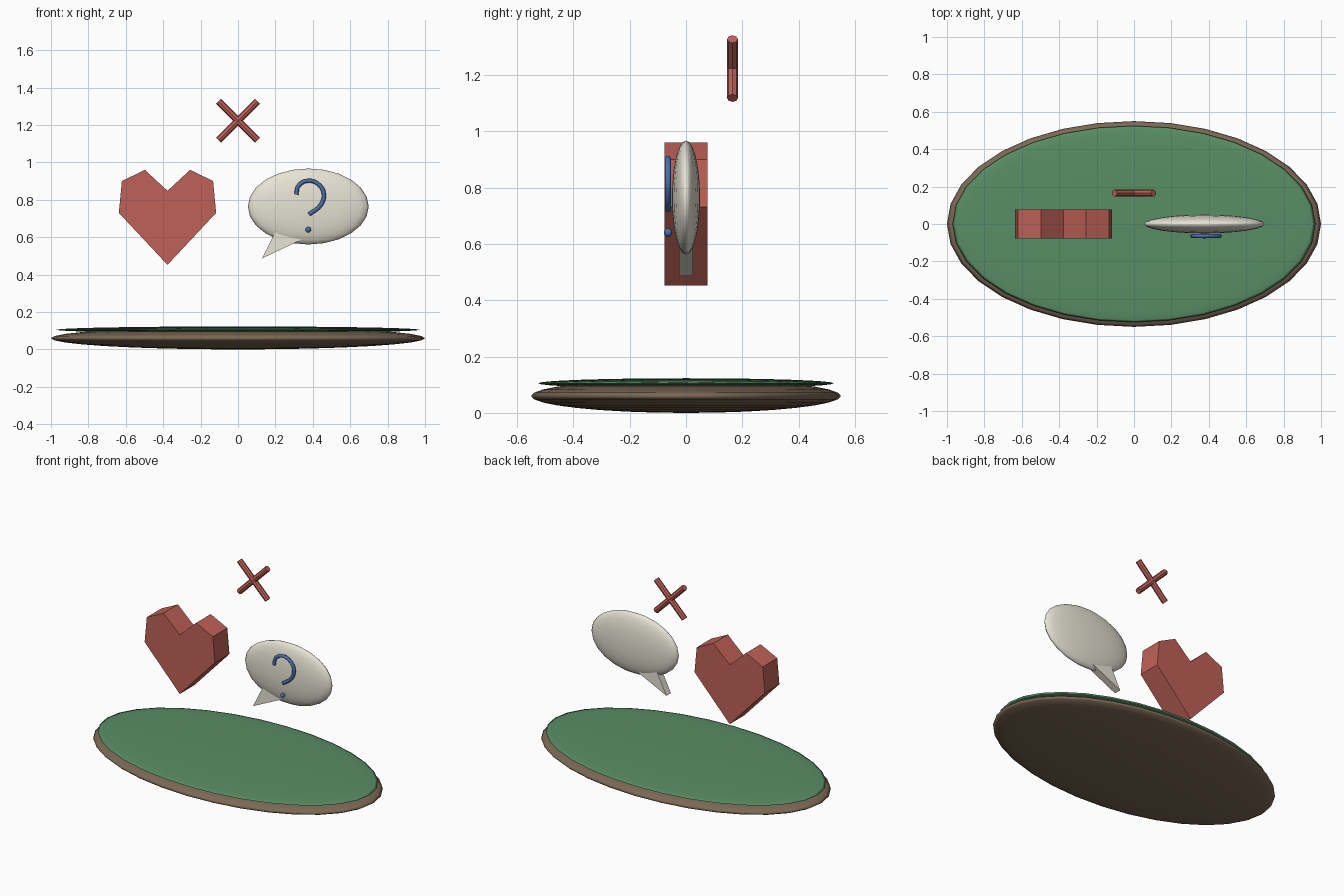
import bpy, bmesh, math
from mathutils import Matrix

if "Cube" in bpy.data.objects:
    bpy.data.objects.remove(bpy.data.objects["Cube"])


def material(name, rgb):
    m = bpy.data.materials.new(name)
    m.diffuse_color = (*rgb, 1)
    m.use_nodes = True
    m.node_tree.nodes["Principled BSDF"].inputs["Base Color"].default_value = m.diffuse_color
    return m


BROWN = material("earth_brown", (0.20, 0.14, 0.09))
GREEN = material("grass_green", (0.10, 0.27, 0.13))
RED = material("soft_red", (0.52, 0.12, 0.095))
CREAM = material("cream", (0.80, 0.77, 0.66))
BLUE = material("blue", (0.07, 0.16, 0.42))


def finish(bm, name, mat, smooth=False):
    bmesh.ops.recalc_face_normals(bm, faces=bm.faces[:])
    for f in bm.faces:
        f.smooth = smooth
    me = bpy.data.meshes.new(name)
    bm.to_mesh(me)
    bm.free()
    me.materials.append(mat)
    ob = bpy.data.objects.new(name, me)
    bpy.context.collection.objects.link(ob)
    return ob


def ellipsoid(name, center, radii, mat, segs=32, rings=16):
    bm = bmesh.new()
    mtx = Matrix.Translation(center) @ Matrix.Diagonal((*radii, 1))
    bmesh.ops.create_uvsphere(bm, u_segments=segs, v_segments=rings, radius=1, matrix=mtx)
    return finish(bm, name, mat, True)


def prism(name, profile, half_depth, mat):
    """Extrude an x-z outline symmetrically along y."""
    bm = bmesh.new()
    face = bm.faces.new([bm.verts.new((x, -half_depth, z)) for x, z in profile])
    ext = bmesh.ops.extrude_face_region(bm, geom=[face])
    verts = [v for v in ext["geom"] if isinstance(v, bmesh.types.BMVert)]
    bmesh.ops.translate(bm, verts=verts, vec=(0, 2 * half_depth, 0))
    return finish(bm, name, mat)


# oval base with a thin grass layer
ellipsoid("base", (0, 0, 0.06), (1.0, 0.55, 0.06), BROWN)
ellipsoid("grass_top", (0, 0, 0.105), (0.97, 0.525, 0.018), GREEN)

# faceted heart, right half mirrored to the left
half = [(0.26, 0.73), (0.244, 0.90), (0.121, 0.96)]
hx = -0.377
prism("heart",
      [(hx, 0.452)] + [(hx + x, z) for x, z in half] + [(hx, 0.848)]
      + [(hx - x, z) for x, z in reversed(half)], 0.077, RED)

# speech bubble and its pointed tail
ellipsoid("speech_bubble", (0.376, 0, 0.764), (0.323, 0.05, 0.203), CREAM, 24, 12)
prism("bubble_tail", [(0.128, 0.486), (0.36, 0.596), (0.21, 0.65)], 0.024, CREAM)

# hooked mark on the bubble front: round tube plus a dot
path = [(0.312, 0.828), (0.322, 0.872), (0.374, 0.902), (0.433, 0.880),
        (0.459, 0.830), (0.442, 0.772), (0.379, 0.721)]
cu = bpy.data.curves.new("hook_mark", "CURVE")
cu.dimensions = "3D"
cu.bevel_depth = 0.011
cu.bevel_resolution = 2
cu.resolution_u = 5
cu.use_fill_caps = True
sp = cu.splines.new("BEZIER")
sp.bezier_points.add(len(path) - 1)
for p, (x, z) in zip(sp.bezier_points, path):
    p.co = (x, -0.064, z)
    p.handle_left_type = p.handle_right_type = "AUTO"
cu.materials.append(BLUE)
hook = bpy.data.objects.new("hook_mark", cu)
bpy.context.collection.objects.link(hook)
bpy.context.view_layer.objects.active = hook
hook.select_set(True)
bpy.ops.object.convert(target="MESH")
bpy.ops.object.shade_smooth_by_angle(angle=math.radians(50))
ellipsoid("mark_dot", (0.376, -0.064, 0.64), (0.015, 0.015, 0.015), BLUE, 16, 8)

# two crossed bars above
for name, angle in (("cross_bar_a", 45), ("cross_bar_b", -45)):
    bm = bmesh.new()
    mtx = Matrix.Translation((0, 0.165, 1.222)) @ Matrix.Rotation(math.radians(angle), 4, "Y")
    bmesh.ops.create_cone(bm, cap_ends=True, segments=8, radius1=0.019, radius2=0.019,
                          depth=0.296, matrix=mtx)
    finish(bm, name, RED)
